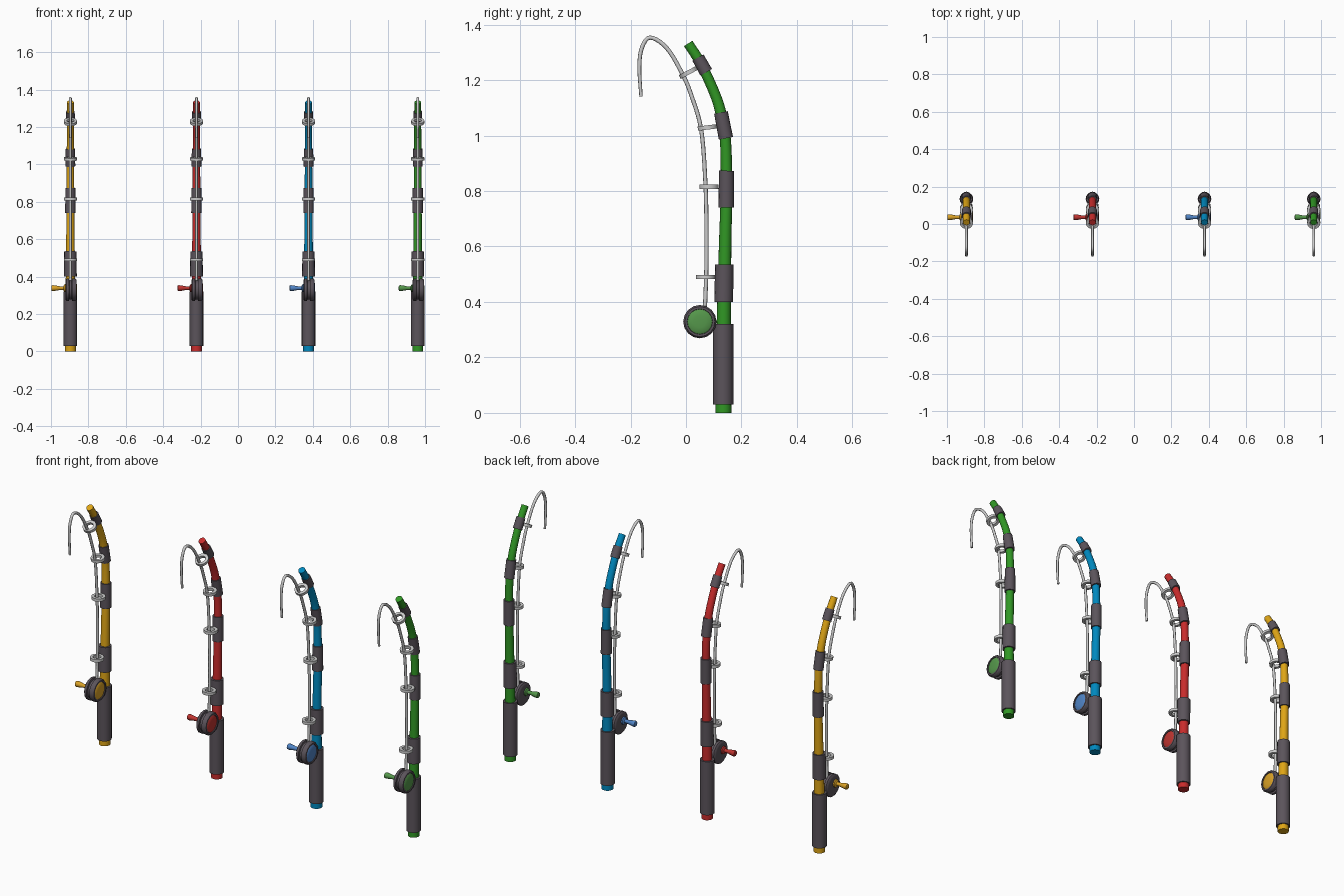
import bpy, bmesh, math
from mathutils import Vector, Matrix

if "Cube" in bpy.data.objects:
    bpy.data.objects.remove(bpy.data.objects["Cube"])

X, Y, Z = Vector((1, 0, 0)), Vector((0, 1, 0)), Vector((0, 0, 1))


def material(name, rgb):
    m = bpy.data.materials.new(name)
    m.diffuse_color = (*rgb, 1)
    m.use_nodes = True
    m.node_tree.nodes["Principled BSDF"].inputs["Base Color"].default_value = m.diffuse_color
    return m


GRIP = material("dark_grip", (0.105, 0.088, 0.105))
METAL = material("light_metal", (0.60, 0.60, 0.60))


def skin(name, rings, mat, sides, closed=False, phase=0.0):
    """Skin circular rings given as (centre, u, v, radius)."""
    bm = bmesh.new()
    loops = []
    for c, u, v, r in rings:
        angles = [phase + 2 * math.pi * i / sides for i in range(sides)]
        loops.append([bm.verts.new(c + (u * math.cos(a) + v * math.sin(a)) * r) for a in angles])
    pairs = list(zip(loops, loops[1:]))
    if closed:
        pairs.append((loops[-1], loops[0]))
    else:
        bm.faces.new(loops[0])
        bm.faces.new(loops[-1])
    for a, b in pairs:
        for i in range(sides):
            j = (i + 1) % sides
            bm.faces.new((a[i], a[j], b[j], b[i]))
    bmesh.ops.recalc_face_normals(bm, faces=bm.faces)
    me = bpy.data.meshes.new(name)
    bm.to_mesh(me)
    bm.free()
    for p in me.polygons:
        p.use_smooth = True
    me.set_sharp_from_angle(angle=math.radians(50))
    me.materials.append(mat)
    ob = bpy.data.objects.new(name, me)
    bpy.context.collection.objects.link(ob)
    return ob


def smooth_path(pts, n):
    """Catmull-Rom through (y, z, radius) points."""
    p = [Vector(q) for q in pts]
    p = [2 * p[0] - p[1]] + p + [2 * p[-1] - p[-2]]
    out = []
    for a, b, c, d in zip(p, p[1:], p[2:], p[3:]):
        for k in range(n):
            t = k / n
            out.append(0.5 * (2 * b + (c - a) * t + (2 * a - 5 * b + 4 * c - d) * t * t
                              + (3 * b - a - 3 * c + d) * t ** 3))
    return out + [p[-2]]


def tube(name, pts, mat, sides=16, n=1):
    """Tube in the y-z plane along (y, z, radius) points."""
    p = smooth_path(pts, n)
    rings = []
    for i, q in enumerate(p):
        d = p[min(i + 1, len(p) - 1)] - p[max(i - 1, 0)]
        t = Vector((0, d.x, d.y)).normalized()
        rings.append((Vector((0, q.x, q.y)), X, t.cross(X), q.z))
    return skin(name, rings, mat, sides)


def lathe_x(name, y, z, profile, mat, sides):
    """Turned part around an x axis, profile of (x, radius)."""
    return skin(name, [(Vector((x, y, z)), Y, Z, r) for x, r in profile], mat, sides)


def guide_ring(name, y, z, tilt):
    """Ring with a square section."""
    rot = Matrix.Rotation(math.radians(tilt), 3, 'X')
    rings = []
    for i in range(18):
        a = 2 * math.pi * i / 18
        out = rot @ Vector((math.cos(a), math.sin(a), 0))
        rings.append((Vector((0, y, z)) + out * 0.0275, out, rot @ Z, 0.0108))
    return skin(name, rings, METAL, 4, closed=True, phase=math.pi / 4)


SHAFT = [(0.135, 0, 0.029), (0.136, 0.3, 0.026), (0.141, 0.6, 0.0225), (0.146, 0.8, 0.021),
         (0.143, 0.97, 0.020), (0.130, 1.06, 0.020), (0.108, 1.14, 0.019),
         (0.056, 1.255, 0.0185), (0.008, 1.332, 0.018)]
SLEEVES = {
    "handle_grip": [(0.134, 0.03, 0.0365), (0.134, 0.32, 0.0365)],
    "lower_sleeve": [(0.136, 0.40, 0.034), (0.138, 0.535, 0.033)],
    "middle_sleeve": [(0.145, 0.74, 0.028), (0.146, 0.873, 0.027)],
    "upper_sleeve": [(0.144, 0.99, 0.026), (0.126, 1.083, 0.025)],
    "tip_sleeve": [(0.073, 1.228, 0.024), (0.043, 1.281, 0.023)],
}
GUIDES = [(0.070, 0.49, 0), (0.083, 0.815, 0), (0.077, 1.029, 7), (0.008, 1.227, 28)]
LINE = [(0.067, 0.35, 0.0075), (0.073, 0.5, 0.0075), (0.074, 0.65, 0.0075), (0.070, 0.83, 0.0075),
        (0.055, 1.02, 0.0075), (0.021, 1.14, 0.0075), (-0.012, 1.22, 0.0075), (-0.069, 1.315, 0.0075),
        (-0.130, 1.353, 0.0075), (-0.161, 1.31, 0.0075), (-0.168, 1.238, 0.007), (-0.162, 1.14, 0.006)]
REEL_Y, REEL_Z = 0.05, 0.329
SPOOL = [(-0.027, 0.044), (-0.027, 0.052), (-0.021, 0.06), (-0.008, 0.06), (-0.006, 0.051),
         (0.007, 0.051), (0.009, 0.06), (0.025, 0.06), (0.033, 0.054), (0.033, 0.046), (0.027, 0.045)]
CAP = [(0.02, 0.045), (0.029, 0.045), (0.033, 0.038), (0.035, 0.022), (0.0355, 0.008)]
CRANK = [(-0.022, 0.022), (-0.033, 0.020), (-0.038, 0.010), (-0.058, 0.010),
         (-0.072, 0.013), (-0.094, 0.016), (-0.100, 0.014), (-0.102, 0.008)]

# colour name, x position, shaft colour, reel colour
RODS = [("yellow", -0.896, (0.74, 0.38, 0.008), (0.70, 0.36, 0.02)),
        ("red", -0.222, (0.58, 0.025, 0.025), (0.52, 0.035, 0.03)),
        ("blue", 0.377, (0.0, 0.25, 0.52), (0.08, 0.23, 0.56)),
        ("green", 0.961, (0.03, 0.31, 0.018), (0.09, 0.31, 0.07))]

for colour, x, shaft_rgb, reel_rgb in RODS:
    paint = material(colour + "_shaft", shaft_rgb)
    reel = material(colour + "_reel", reel_rgb)
    # Bent shaft and dark sleeves
    parts = [tube(colour + "_rod_shaft", SHAFT, paint, 16, 4)]
    for name, pts in SLEEVES.items():
        parts.append(tube(f"{colour}_{name}", pts, GRIP, 16))
    # Line and its guide rings
    parts.append(tube(colour + "_fishing_line", LINE, METAL, 8, 5))
    for i, g in enumerate(GUIDES):
        parts.append(guide_ring(f"{colour}_guide_ring_{i + 1}", *g))
    # Reel with cap and crank knob
    parts.append(lathe_x(colour + "_reel_spool", REEL_Y, REEL_Z, SPOOL, GRIP, 16))
    parts.append(lathe_x(colour + "_reel_cap", REEL_Y, REEL_Z, CAP, reel, 16))
    parts.append(lathe_x(colour + "_reel_crank", 0.036, 0.338, CRANK, reel, 12))
    for ob in parts:
        ob.location.x = x
